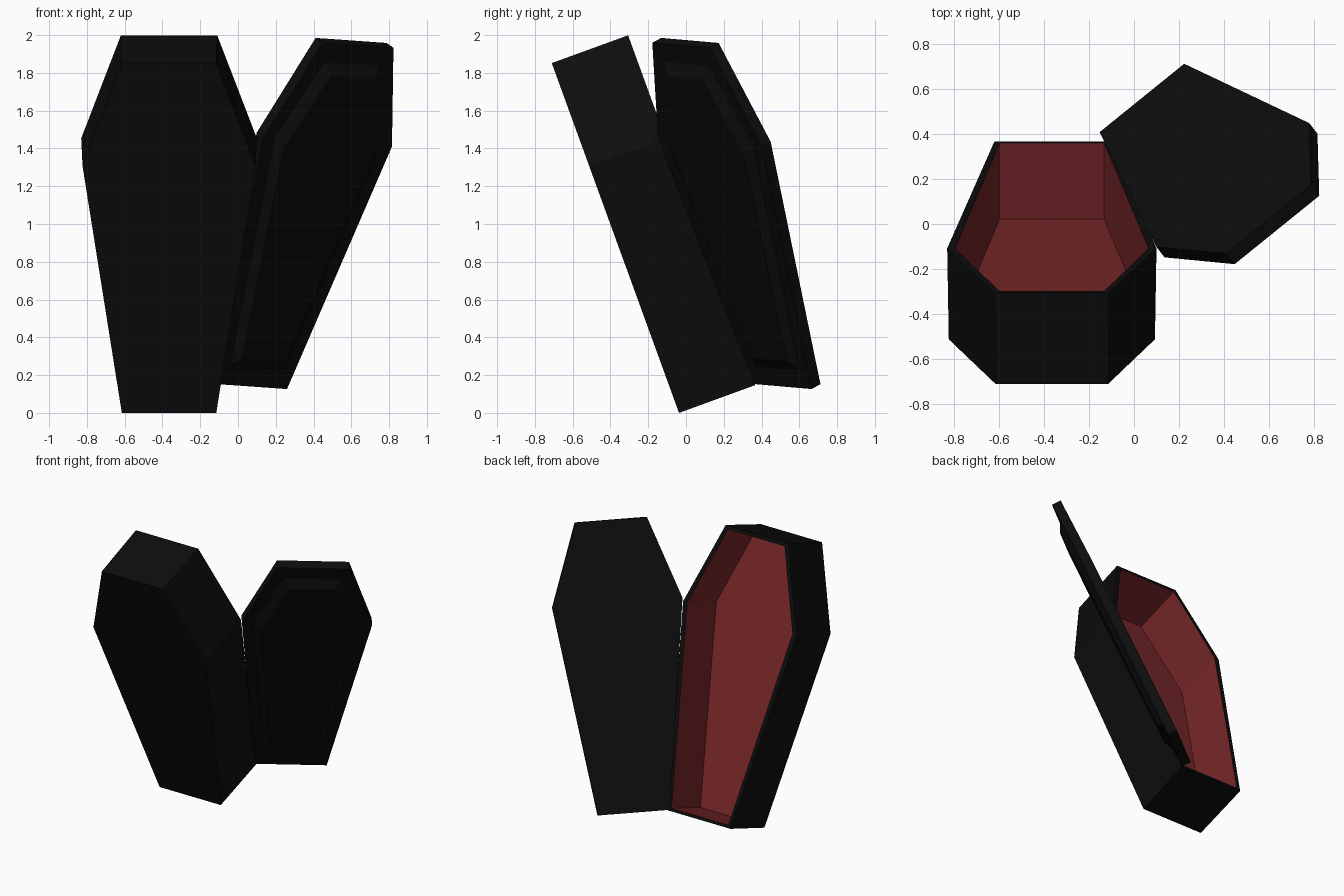
import bpy, bmesh
from mathutils import Vector

if "Cube" in bpy.data.objects:
    bpy.data.objects.remove(bpy.data.objects["Cube"])


def material(name, rgb):
    m = bpy.data.materials.new(name)
    m.diffuse_color = (*rgb, 1)
    m.use_nodes = True
    m.node_tree.nodes["Principled BSDF"].inputs["Base Color"].default_value = m.diffuse_color
    return m


black = material("black_wood", (0.004, 0.004, 0.004))
red = material("red_lining", (0.19, 0.02, 0.022))


def hexagon(end, shoulder, foot, bend, head):
    """Coffin outline as (across, along) points."""
    return [(-end, foot), (end, foot), (shoulder, bend),
            (end, head), (-end, head), (-shoulder, bend)]


def loft(name, origin, across, along, out, loops, mats, red_from=99):
    """Skin a stack of (outline, height) loops and cap both ends."""
    bm = bmesh.new()
    rings = [[bm.verts.new(origin + across * a + along * u + out * h) for a, u in pts]
             for pts, h in loops]
    bm.faces.new(rings[0])
    for k, (lo, hi) in enumerate(zip(rings, rings[1:])):
        for i in range(6):
            j = (i + 1) % 6
            f = bm.faces.new((lo[i], lo[j], hi[j], hi[i]))
            f.material_index = int(k >= red_from)
    cap = bm.faces.new(rings[-1])
    cap.material_index = int(len(rings) > red_from)
    bmesh.ops.recalc_face_normals(bm, faces=bm.faces)
    mesh = bpy.data.meshes.new(name)
    bm.to_mesh(mesh)
    bm.free()
    for m in mats:
        mesh.materials.append(m)
    obj = bpy.data.objects.new(name, mesh)
    bpy.context.collection.objects.link(obj)
    return obj


# Hollow box leaning back 20 degrees, open towards +y, with a red interior
inner = hexagon(0.232, 0.43, 0.02, 1.39, 1.945)
loft("coffin_box", Vector((-0.365, -0.037, 0)), Vector((1, 0, 0)),
     Vector((0, -0.342, 0.94)), Vector((0, 0.94, 0.342)),
     [(hexagon(0.25, 0.458, 0, 1.39, 1.97), 0),
      (hexagon(0.255, 0.465, 0, 1.39, 1.97), 0.43),
      (inner, 0.43), (inner, 0.07)], [black, red], red_from=2)

# Lid swung open on the right-hand edge, with a raised bevelled panel outside
across = Vector((0.777, 0.628, -0.055)).normalized()
along = Vector((0.287, -0.274, 0.919))
along = (along - across * along.dot(across)).normalized()
slab = hexagon(0.242, 0.4375, 0, 1.41, 1.968)
loft("coffin_lid", Vector((0.035, 0.56, 0.165)), across, along, across.cross(along),
     [(slab, 0), (slab, 0.065),
      (hexagon(0.185, 0.365, 0.105, 1.395, 1.86), 0.065),
      (hexagon(0.15, 0.31, 0.17, 1.385, 1.795), 0.1)], [black])
